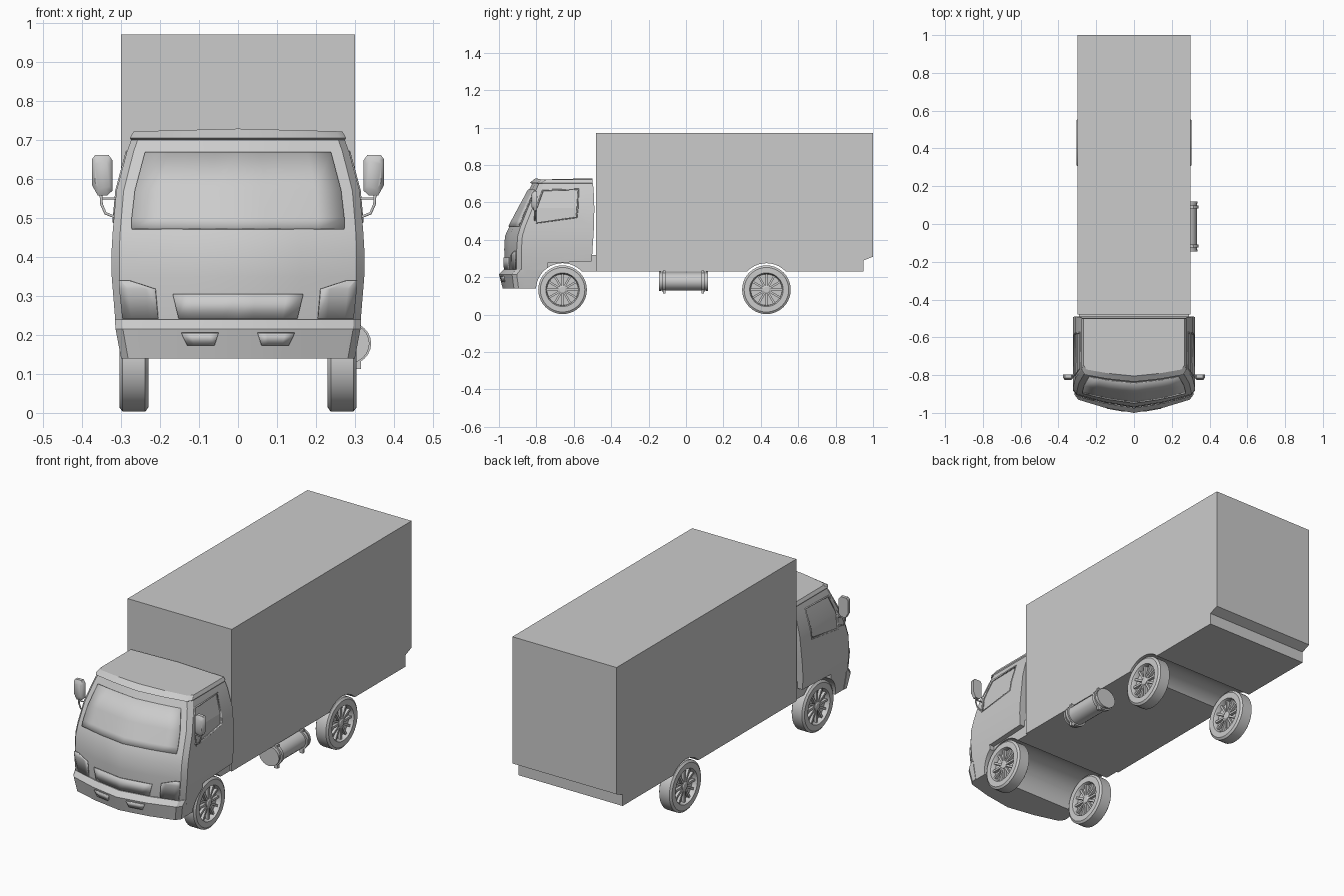
import bpy, bmesh, math
from mathutils import Matrix, Vector

cube = bpy.data.objects.get("Cube")
if cube:
    bpy.data.objects.remove(cube)

grey = bpy.data.materials.new("plain_grey")
grey.use_nodes = True
GREY = (0.6, 0.6, 0.6, 1)
grey.diffuse_color = GREY
grey.node_tree.nodes["Principled BSDF"].inputs["Base Color"].default_value = GREY


def finish(name, bm, angle=None):
    bmesh.ops.recalc_face_normals(bm, faces=bm.faces)
    mesh = bpy.data.meshes.new(name)
    bm.to_mesh(mesh)
    bm.free()
    ob = bpy.data.objects.new(name, mesh)
    bpy.context.collection.objects.link(ob)
    mesh.materials.append(grey)
    if angle:
        smooth(ob, angle)
    return ob


def smooth(ob, angle=30):
    bpy.ops.object.select_all(action='DESELECT')
    ob.select_set(True)
    bpy.context.view_layer.objects.active = ob
    bpy.ops.object.shade_smooth_by_angle(angle=math.radians(angle))


def rings(name, loops, angle=None, caps=True, closed=True):
    """Skin a stack of equal-length point loops."""
    bm = bmesh.new()
    vs = [[bm.verts.new(p) for p in loop] for loop in loops]
    n = len(vs[0])
    for a, b in zip(vs, vs[1:]):
        for i in range(n if closed else n - 1):
            j = (i + 1) % n
            bm.faces.new((a[i], a[j], b[j], b[i]))
    if caps:
        bm.faces.new(vs[0])
        bm.faces.new(vs[-1])
    return finish(name, bm, angle)


def prism(name, outline, x0, x1):
    return rings(name, [[(x, y, z) for y, z in outline] for x in (x0, x1)])


def lathe_x(name, profile, y, z, n=40, angle=30, squash=1.0):
    """Turn an (x, radius) profile about an axis along x."""
    loops = [[(x, y + squash * r * math.cos(t * math.tau / n), z + r * math.sin(t * math.tau / n))
              for t in range(n)] for x, r in profile]
    return rings(name, loops, angle)


def cut(ob, cutters):
    bpy.context.view_layer.objects.active = ob
    for c in cutters:
        mod = ob.modifiers.new("cut", 'BOOLEAN')
        mod.operation, mod.solver, mod.object = 'DIFFERENCE', 'EXACT', c
        bpy.ops.object.modifier_apply(modifier=mod.name)
        bpy.data.objects.remove(c)


WHEEL_Z, FRONT_Y, REAR_Y = 0.133, -0.66, 0.43


def arch(y):
    return lathe_x("arch_cutter", [(-0.5, 0.142), (0.5, 0.142)], y, WHEEL_Z)


# Cargo box with stepped tail and rear wheel well
cargo = prism("cargo_box", [(-0.48, 0.23), (0.95, 0.23), (0.95, 0.29), (1, 0.31),
                            (1, 0.97), (-0.48, 0.97)], -0.3, 0.3)
cut(cargo, [arch(REAR_Y), arch(FRONT_Y)])
chassis = prism("front_chassis", [(-0.82, 0.2), (-0.74, 0.23), (-0.479, 0.23),
                                  (-0.479, 0.32), (-0.82, 0.32)], -0.29, 0.29)
cut(chassis, [arch(FRONT_Y)])

# Cab levels: height, half width, centre front, corner front, rear
CAB = [(0.14, 0.298, -0.955, -0.9, -0.505), (0.24, 0.315, -0.968, -0.905, -0.505),
       (0.35, 0.324, -0.972, -0.905, -0.5), (0.42, 0.324, -0.968, -0.9, -0.495),
       (0.47, 0.321, -0.945, -0.885, -0.492), (0.57, 0.312, -0.892, -0.845, -0.49),
       (0.67, 0.285, -0.838, -0.8, -0.494), (0.7, 0.274, -0.822, -0.787, -0.498),
       (0.705, 0.277, -0.835, -0.798, -0.5), (0.722, 0.268, -0.805, -0.77, -0.5)]
BUMPER = [(0.14, 0.3, -0.98, -0.92, -0.87), (0.215, 0.314, -1.0, -0.93, -0.87),
          (0.24, 0.316, -0.976, -0.91, -0.87)]


def section(level):
    z, w, yc, ye, yb = level
    half = [(w, yb), (w, ye + 0.025), (0.94 * w, ye), (0.5 * w, yc + 0.4 * (ye - yc))]
    loop = half + [(0, yc)] + [(-x, y) for x, y in reversed(half)] + [(0, yb)]
    crown = 0.007 if z > 0.71 else 0
    return [(x, y, z + crown * (1 - abs(x) / w)) for x, y in loop]


def at_height(levels, z):
    for a, b in zip(levels, levels[1:]):
        if z <= b[0]:
            t = (z - a[0]) / (b[0] - a[0])
            return [p + t * (q - p) for p, q in zip(a, b)]
    return levels[-1]


def front_y(levels, x, z):
    _, w, yc, ye, _ = at_height(levels, z)
    t = abs(x) / w
    k = 0.8 * t if t < 0.5 else 0.4 + 0.6 * (t - 0.5) / 0.44
    return yc + min(k, 1) * (ye - yc)


# Side window pocket rows: front height and y, rear height and y
WINDOW = [(0.49, -0.8, 0.52, -0.585), (0.57, -0.8, 0.57, -0.58), (0.665, -0.765, 0.67, -0.575)]


def window_cutter(s):
    loops = []
    for z0, y0, z1, y1 in WINDOW:
        w0, w1 = at_height(CAB, z0)[1], at_height(CAB, z1)[1]
        loops.append([(s * (w0 - 0.01), y0, z0), (s * 0.4, y0, z0),
                      (s * 0.4, y1, z1), (s * (w1 - 0.01), y1, z1)])
    return rings("window_cutter", loops)


cab = rings("cab", [section(l) for l in CAB])
sill = prism("sill_cutter", [(-0.74, 0.1), (-0.4, 0.1), (-0.4, 0.29), (-0.74, 0.275)], -0.5, 0.5)
cut(cab, [arch(FRONT_Y), sill, window_cutter(1), window_cutter(-1)])
smooth(cab, 28)
rings("bumper", [section(l) for l in BUMPER], 20)


# Thin plates that follow the front: rows of height, x start, x end
def panel(name, levels, rows, cols=8, lift=0.003):
    loops = []
    for z, a, b in rows:
        xs = [a + (b - a) * i / cols for i in range(cols + 1)]
        loops.append([(x, front_y(levels, x, z) - lift, z) for x in xs])
    ob = rings(name, loops, 28, caps=False, closed=False)
    mod = ob.modifiers.new("thickness", 'SOLIDIFY')
    mod.thickness, mod.offset = 0.006, 0
    return ob


panel("windscreen", CAB, [(0.472, -0.272, 0.272), (0.5, -0.272, 0.272),
                          (0.57, -0.264, 0.264), (0.668, -0.238, 0.238)])
panel("grille", CAB, [(0.242, -0.152, 0.152), (0.305, -0.167, 0.167)])
for s, side in ((1, "left"), (-1, "right")):
    panel("headlamp_" + side, CAB, [(0.242, s * 0.205, s * 0.296), (0.318, s * 0.212, s * 0.304),
                                    (0.34, s * 0.28, s * 0.304)], 4, 0.005)
    panel("fog_lamp_" + side, BUMPER, [(0.174, s * 0.06, s * 0.13), (0.205, s * 0.05, s * 0.145)], 4)

    # Window frame rim
    rim = [(z, y) for z, y, _, _ in WINDOW] + [(z, y) for _, _, z, y in reversed(WINDOW)]

    def tube(name, pts, radius, cyclic=False):
        curve = bpy.data.curves.new(name, 'CURVE')
        curve.dimensions = '3D'
        curve.bevel_depth, curve.bevel_resolution = radius, 1
        spline = curve.splines.new('POLY')
        spline.points.add(len(pts) - 1)
        for p, co in zip(spline.points, pts):
            p.co = (*co, 1)
        spline.use_cyclic_u = cyclic
        curve.materials.append(grey)
        bpy.context.collection.objects.link(bpy.data.objects.new(name, curve))

    tube("window_frame_" + side, [(s * (at_height(CAB, z)[1] - 0.002), y, z) for z, y in rim], 0.005, True)

    # Door mirror and its arm
    shape = [(0.322, 0.648), (0.332, 0.662), (0.366, 0.662), (0.375, 0.65), (0.375, 0.585),
             (0.36, 0.558), (0.335, 0.558), (0.322, 0.57)]
    rings("mirror_" + side, [[(s * (0.349 + (x - 0.349) * k), y, 0.61 + (z - 0.61) * k)
                              for x, z in shape]
                             for y, k in ((-0.825, 0.7), (-0.815, 1), (-0.797, 1))], 40)
    tube("mirror_arm_" + side, [(s * x, -0.808, z) for x, z in
                                ((0.352, 0.565), (0.35, 0.535), (0.34, 0.512), (0.31, 0.5))], 0.004)
    tube("mirror_brace_" + side, [(s * 0.35, -0.808, 0.55), (s * 0.3, -0.8, 0.55)], 0.003)

    # Wheels: tyre with recessed disc, hub and spokes on both faces
    for y, end in ((FRONT_Y, "front"), (REAR_Y, "rear")):
        name = f"{end}_wheel_{side}"
        half = [(0.012, 0.001), (0.012, 0.083), (0.03, 0.086), (0.037, 0.09),
                (0.037, 0.119), (0.029, 0.13)]
        prof = [(-x, r) for x, r in half] + [(x, r) for x, r in reversed(half)]
        lathe_x(name, [(s * 0.267 + x, r) for x, r in prof], y, WHEEL_Z)
        lathe_x(name + "_hub", [(s * 0.267 + x, r) for x, r in
                                ((-0.032, 0.016), (-0.028, 0.022), (0.028, 0.022), (0.032, 0.016))],
                y, WHEEL_Z, 20)
        bm = bmesh.new()
        for i in range(12):
            m = (Matrix.Translation((s * 0.267, y, WHEEL_Z)) @ Matrix.Rotation(i * math.tau / 12, 4, 'X')
                 @ Matrix.Translation((0, 0, 0.052)) @ Matrix.Diagonal((0.052, 0.011, 0.068, 1)))
            bmesh.ops.create_cube(bm, size=1, matrix=m)
        finish(name + "_spokes", bm)


# Fuel tank with end caps, straps and brackets on one side
def lathe_y(name, profile, n=24):
    rings(name, [[(0.28 + 1.1 * r * math.cos(t * math.tau / n), y, 0.178 + r * math.sin(t * math.tau / n))
                  for t in range(n)] for y, r in profile], 30)


lathe_y("fuel_tank", [(-0.145, 0.044), (-0.145, 0.052), (-0.135, 0.052), (-0.135, 0.048),
                      (0.108, 0.048), (0.108, 0.052), (0.118, 0.052), (0.118, 0.044)])
for y in (-0.117, 0.09):
    lathe_y("tank_strap", [(y - 0.008, 0.045), (y - 0.008, 0.056), (y + 0.008, 0.056), (y + 0.008, 0.045)])
    prism("tank_bracket", [(y - 0.007, 0.112), (y + 0.007, 0.112), (y + 0.007, 0.235),
                           (y - 0.007, 0.235)], 0.295, 0.315)
